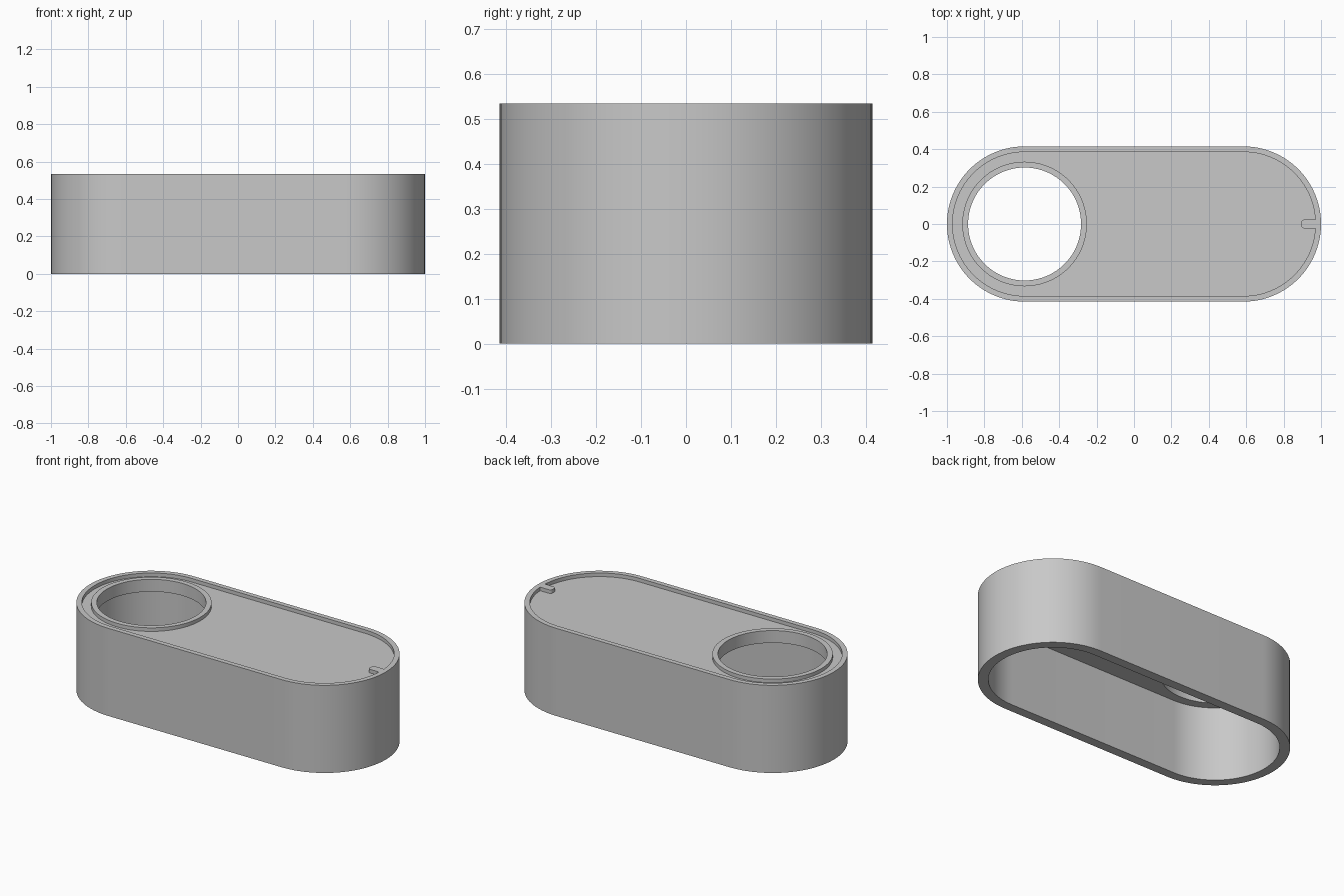
import bpy, bmesh
from math import sin, cos, pi, asin, radians

cube = bpy.data.objects.get("Cube")
if cube:
    bpy.data.objects.remove(cube, do_unlink=True)

END = 0.585                                  # centre of each rounded end
TOP, DECK, CEILING = 0.535, 0.513, 0.46      # heights
OUTER, RIM, CAVITY = 0.415, 0.385, 0.357     # end radii
COLLAR, HOLE = 0.333, 0.302                  # port radii
TAB_TIP, TAB_HALF = 0.895, 0.024


def arc(cx, cy, r, start, end, steps):
    angles = [start + (end - start) * i / steps for i in range(steps + 1)]
    return [(cx + r * cos(a), cy + r * sin(a)) for a in angles]


def stadium(r):
    return arc(END, 0, r, -pi / 2, pi / 2, 48) + arc(-END, 0, r, pi / 2, 3 * pi / 2, 48)


def circle(r):
    return arc(-END, 0, r, 0, 2 * pi, 96)[:-1]


def rim_outline():
    # Stadium whose left end carries a small rounded tab pointing inward
    a, c = asin(TAB_HALF / RIM), 0.016
    tip, side = TAB_TIP + c, TAB_HALF - c
    return (arc(END, 0, RIM, -pi / 2, -a, 24)
            + arc(tip, -side, c, -pi / 2, -pi, 6)
            + arc(tip, side, c, pi, pi / 2, 6)
            + arc(END, 0, RIM, a, pi / 2, 24)
            + arc(-END, 0, RIM, pi / 2, 3 * pi / 2, 48))


bm = bmesh.new()


def ring(points, z):
    return [bm.verts.new((x, y, z)) for x, y in points]


def pairs(loop):
    return zip(loop, loop[1:] + loop[:1])


def wall(points, low, high):
    # Vertical wall following an outline; returns its bottom and top rings
    a, b = ring(points, low), ring(points, high)
    for (p, q), (r, s) in zip(pairs(a), pairs(b)):
        bm.faces.new((p, q, s, r))
    return a, b


def flat(outside, inside):
    # Level surface between two outlines
    edges = []
    for loop in (outside, inside):
        for p, q in pairs(loop):
            edges.append(bm.edges.get((p, q)) or bm.edges.new((p, q)))
    bmesh.ops.triangle_fill(bm, edges=edges, use_beauty=True)


# Walls of the case, cavity, recessed lid, collar and port
outer_low, outer_top = wall(stadium(OUTER), 0, TOP)
cavity_low, cavity_top = wall(stadium(CAVITY), 0, CEILING)
rim_low, rim_top = wall(rim_outline(), DECK, TOP)
collar_low, collar_top = wall(circle(COLLAR), DECK, TOP)
hole_low, hole_top = wall(circle(HOLE), CEILING, TOP)

# Level surfaces: foot, rim, deck, collar top and cavity ceiling
flat(outer_low, cavity_low)
flat(outer_top, rim_top)
flat(rim_low, collar_low)
flat(collar_top, hole_top)
flat(cavity_top, hole_low)

bmesh.ops.recalc_face_normals(bm, faces=bm.faces)
mesh = bpy.data.meshes.new("case_shell")
bm.to_mesh(mesh)
bm.free()

grey = bpy.data.materials.new("light_grey")
grey.use_nodes = True
colour = (0.58, 0.58, 0.58, 1)
grey.diffuse_color = colour
grey.node_tree.nodes["Principled BSDF"].inputs["Base Color"].default_value = colour
mesh.materials.append(grey)

case = bpy.data.objects.new("case_shell", mesh)
bpy.context.collection.objects.link(case)
bpy.ops.object.select_all(action="DESELECT")
case.select_set(True)
bpy.context.view_layer.objects.active = case
bpy.ops.object.shade_smooth_by_angle(angle=radians(30))
